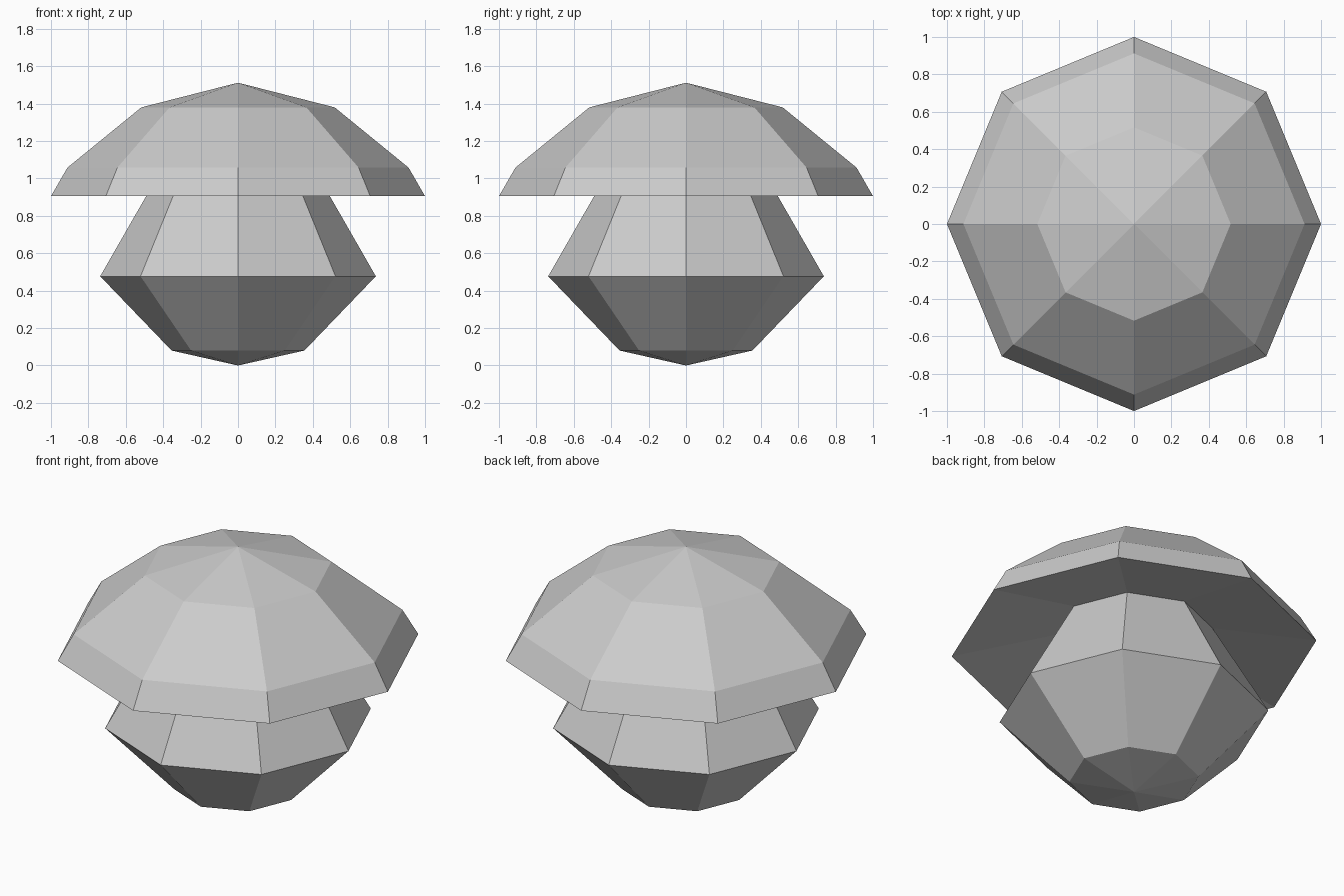
import bpy, bmesh, math

if "Cube" in bpy.data.objects:
    bpy.data.objects.remove(bpy.data.objects["Cube"])

SIDES = 8


def lathe(name, profile):
    """Revolve (radius, z) points into flat facets; zero radius makes a pole."""
    bm = bmesh.new()
    rings = []
    for r, z in profile:
        if r == 0:
            rings.append([bm.verts.new((0, 0, z))] * SIDES)
        else:
            rings.append([bm.verts.new((r * math.cos(math.tau * i / SIDES),
                                        r * math.sin(math.tau * i / SIDES), z))
                          for i in range(SIDES)])
    for low, high in zip(rings, rings[1:]):
        for i in range(SIDES):
            j = (i + 1) % SIDES
            corners = dict.fromkeys((low[i], low[j], high[j], high[i]))
            bm.faces.new(list(corners))
    bm.normal_update()
    mesh = bpy.data.meshes.new(name)
    bm.to_mesh(mesh)
    bm.free()
    obj = bpy.data.objects.new(name, mesh)
    bpy.context.collection.objects.link(obj)
    return obj


# Bulbous stem, from the bottom point up to where it meets the cap
lathe("mushroom_stem", [(0, 0), (0.355, 0.08), (0.737, 0.477), (0.43, 1.012)])

# Cap: hollowed underside, rim, then the dome up to its peak
lathe("mushroom_cap", [(0.43, 1.012), (1.0, 0.905), (0.912, 1.058),
                       (0.517, 1.38), (0, 1.512)])
